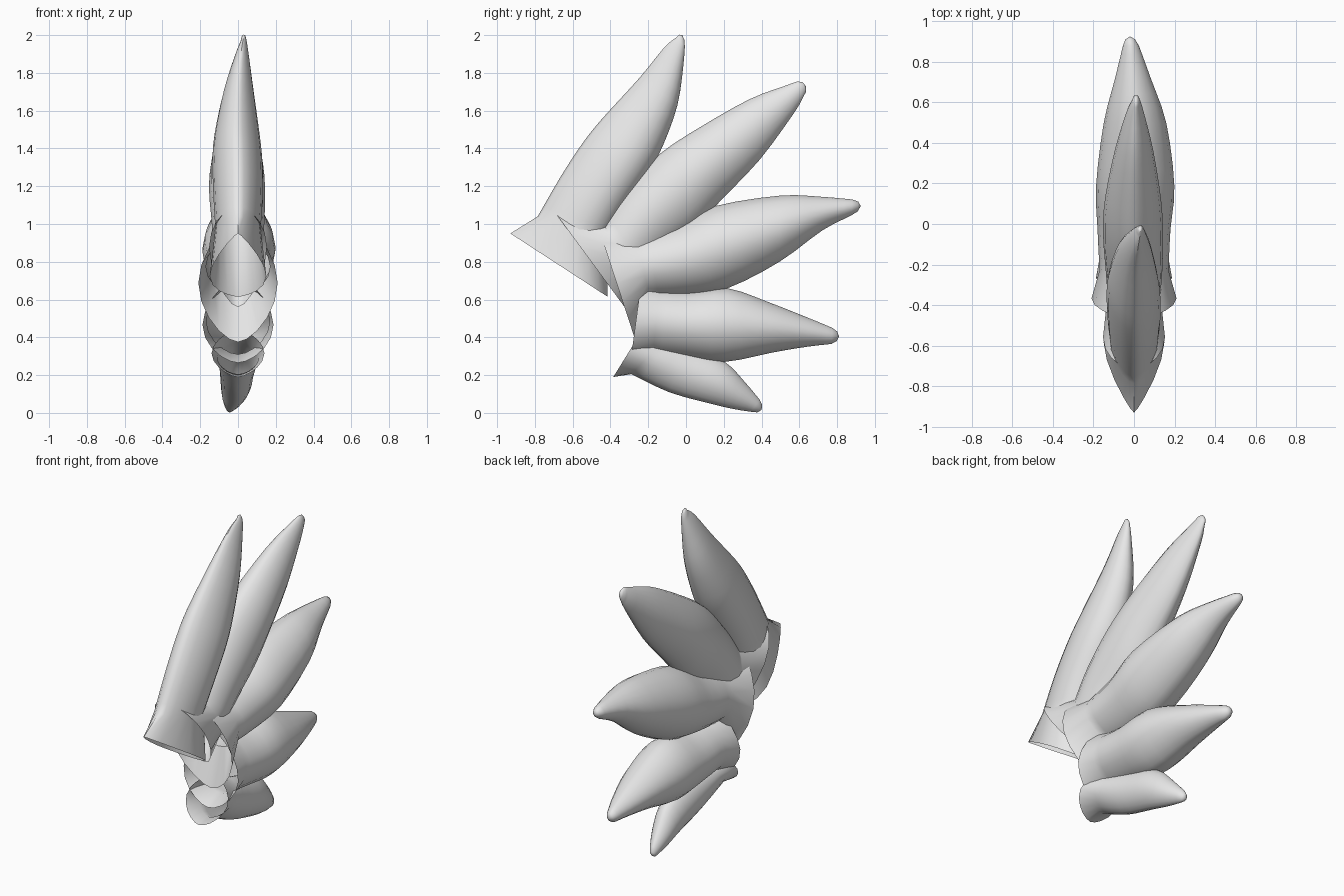
import bpy, bmesh, math
from mathutils import Vector

if "Cube" in bpy.data.objects:
    bpy.data.objects.remove(bpy.data.objects["Cube"])

SIDES = 20
STEPS = 3

grey = bpy.data.materials.new("light_grey")
grey.diffuse_color = (0.8, 0.8, 0.8, 1)
grey.use_nodes = True
grey.node_tree.nodes["Principled BSDF"].inputs["Base Color"].default_value = grey.diffuse_color


def catmull(p0, p1, p2, p3, t):
    return [0.5 * (2 * b + (c - a) * t + (2 * a - 5 * b + 4 * c - d) * t * t
                   + (3 * b - a - 3 * c + d) * t ** 3)
            for a, b, c, d in zip(p0, p1, p2, p3)]


def spike(name, rings, tip, rim_point=0.35, rim_skew=0.0, skew=0.0):
    """Open-based spike. Ring: upper y, z, lower y, z, half width, x offset.
    Skew moves the widest point of a section toward its lower edge."""
    # Straight flared collar first, then a smooth run to the tip
    rows = [rings[0]]
    body = rings[1:]
    for i in range(len(body) - 1):
        p = [body[max(i - 1, 0)], body[i], body[i + 1],
             body[min(i + 2, len(body) - 1)]]
        rows += [catmull(*p, k / STEPS) for k in range(STEPS)]
    rows.append(body[-1])

    bm = bmesh.new()
    loops = []

    def add_loop(mid, half, w, point, sk):
        loop = []
        for k in range(SIDES):
            a = 2 * math.pi * k / SIDES
            c, s = math.cos(a), math.sin(a)
            # blend of an oval and a lens with pointed ends
            off = (1 - point) * abs(s) ** 1.05 + point * (1 - abs(c) ** 1.8)
            loop.append(bm.verts.new(mid + half * (c - sk * s * s)
                                     + Vector((math.copysign(off, s) * w, 0, 0))))
        loops.append(loop)

    for i, (ya, za, yb, zb, w, x) in enumerate(rows):
        mid = Vector((x, (ya + yb) / 2, (za + zb) / 2))
        half = Vector((0, (ya - yb) / 2, (za - zb) / 2))
        if i == 0:
            add_loop(mid, half, w, rim_point, rim_skew)
        else:
            add_loop(mid, half, w, 0.25, skew)
    # Rounded tip
    add_loop(mid.lerp(Vector(tip), 0.7), half * 0.6, w * 0.6, 0, 0)
    for a, b in zip(loops, loops[1:]):
        for k in range(SIDES):
            n = (k + 1) % SIDES
            bm.faces.new((a[k], a[n], b[n], b[k]))
    end = bm.verts.new(tip)
    for k in range(SIDES):
        bm.faces.new((loops[-1][k], loops[-1][(k + 1) % SIDES], end))
    bmesh.ops.recalc_face_normals(bm, faces=bm.faces)
    # Make sure the walls face outward
    f = max(bm.faces, key=lambda q: q.calc_center_median().x)
    if f.normal.x < 0:
        bmesh.ops.reverse_faces(bm, faces=bm.faces)
    mesh = bpy.data.meshes.new(name)
    bm.to_mesh(mesh)
    bm.free()
    mesh.materials.append(grey)
    ob = bpy.data.objects.new(name, mesh)
    bpy.context.collection.objects.link(ob)
    bpy.ops.object.select_all(action='DESELECT')
    ob.select_set(True)
    bpy.context.view_layer.objects.active = ob
    bpy.ops.object.shade_smooth_by_angle(angle=math.radians(50))


# Tall front spike
spike("top_spike", [
    (-.93, .95, -.415, .615, .15, 0),
    (-.785, 1.04, -.42, .93, .12, 0),
    (-.67, 1.24, -.33, 1.08, .13, 0),
    (-.56, 1.41, -.20, 1.27, .132, -.003),
    (-.455, 1.545, -.12, 1.42, .12, -.005),
    (-.245, 1.775, -.045, 1.63, .082, .003),
    (-.115, 1.935, -.015, 1.83, .04, .02),
    (-.055, 1.985, -.006, 1.94, .018, .03)], (.03, -.02, 2.0),
    rim_point=0.8, rim_skew=0.35, skew=0.2)

# Second spike
spike("upper_spike", [
    (-.715, 1.09, -.325, .56, .153, 0),
    (-.45, 1.02, -.25, .70, .13, 0),
    (-.325, 1.185, -.12, .85, .14, 0),
    (-.14, 1.37, .05, .98, .148, -.005),
    (.07, 1.51, .18, 1.12, .138, -.005),
    (.335, 1.66, .39, 1.34, .095, 0),
    (.52, 1.73, .57, 1.585, .045, .005),
    (.59, 1.755, .62, 1.67, .022, .01)], (.01, .635, 1.73),
    rim_skew=-0.2)

# Longest spike
spike("middle_spike", [
    (-.47, 1.0, -.265, .375, .21, 0),
    (-.265, .94, -.19, .61, .17, 0),
    (-.05, 1.0, 0, .62, .18, 0),
    (.155, 1.095, .22, .66, .193, .006),
    (.495, 1.15, .495, .80, .155, .005),
    (.705, 1.145, .72, .965, .09, -.005),
    (.88, 1.13, .875, 1.045, .04, -.015)], (-.02, .925, 1.095))

# Fourth spike
spike("lower_spike", [
    (-.235, .71, -.295, .265, .188, 0),
    (-.14, .66, -.175, .31, .168, 0),
    (.02, .645, 0, .29, .172, 0),
    (.22, .66, .205, .27, .175, 0),
    (.44, .585, .46, .32, .135, -.005),
    (.655, .50, .64, .35, .08, -.02),
    (.775, .45, .77, .365, .038, -.033)], (-.035, .81, .405),
    rim_skew=0.1)

# Small bottom spike
spike("bottom_spike", [
    (-.23, .44, -.385, .19, .14, 0),
    (-.12, .38, -.29, .205, .11, 0),
    (.02, .345, -.09, .11, .092, -.005),
    (.205, .27, .125, .05, .082, -.01),
    (.31, .165, .255, .02, .06, -.025),
    (.39, .07, .345, .006, .03, -.04)], (-.045, .40, .015))
